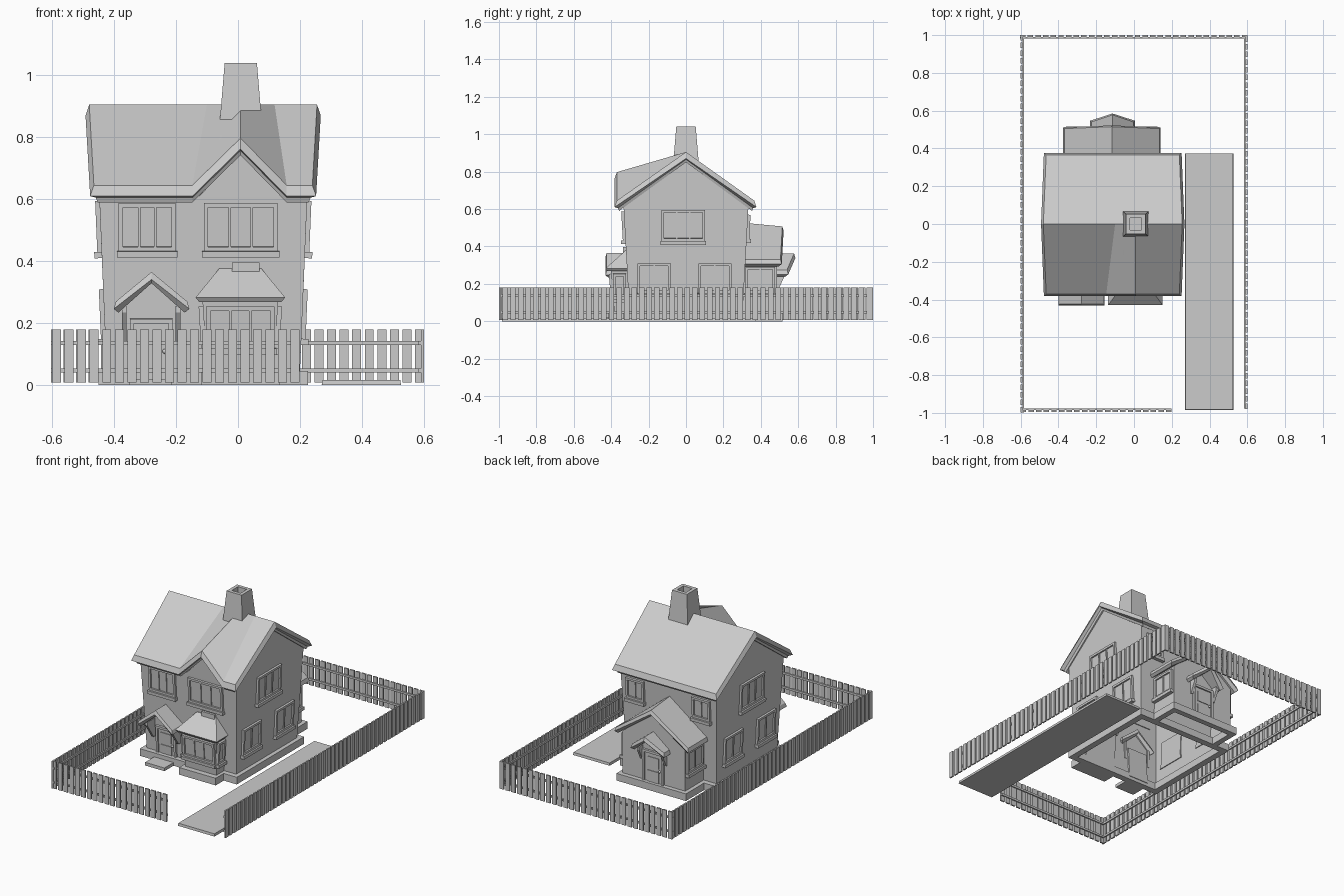
import bpy, bmesh, math
from mathutils import Matrix, Vector

cube = bpy.data.objects.get("Cube")
if cube:
    bpy.data.objects.remove(cube, do_unlink=True)

grey = bpy.data.materials.new("plain grey")
grey.use_nodes = True
grey.diffuse_color = (0.6, 0.6, 0.6, 1)
grey.node_tree.nodes["Principled BSDF"].inputs["Base Color"].default_value = (0.6, 0.6, 0.6, 1)


def make(name, verts, faces, matrix=Matrix()):
    """Mesh object with outward normals and the shared material."""
    bm = bmesh.new()
    vs = [bm.verts.new(matrix @ Vector(v)) for v in verts]
    for f in faces:
        bm.faces.new([vs[i] for i in f])
    bmesh.ops.recalc_face_normals(bm, faces=bm.faces)
    mesh = bpy.data.meshes.new(name)
    bm.to_mesh(mesh)
    bm.free()
    mesh.materials.append(grey)
    obj = bpy.data.objects.new(name, mesh)
    bpy.context.collection.objects.link(obj)
    return obj


def loft(name, rings, bottom=True):
    """Stack of rectangles (x0, x1, y0, y1, z)."""
    verts, faces = [], []
    for x0, x1, y0, y1, z in rings:
        verts += [(x0, y0, z), (x1, y0, z), (x1, y1, z), (x0, y1, z)]
    for k in range(0, len(verts) - 4, 4):
        faces += [(k + i, k + (i + 1) % 4, k + 4 + (i + 1) % 4, k + 4 + i) for i in range(4)]
    n = len(verts)
    faces.append(range(n - 4, n))
    if bottom:
        faces.append((3, 2, 1, 0))
    return make(name, verts, faces)


def boxes(name, items, matrix=Matrix()):
    """Several boxes (x0, x1, y0, y1, z0, z1) in one object."""
    verts, faces = [], []
    for x0, x1, y0, y1, z0, z1 in items:
        k = len(verts)
        verts += [(x, y, z) for z in (z0, z1) for x, y in ((x0, y0), (x1, y0), (x1, y1), (x0, y1))]
        faces += [[k + i for i in f] for f in ((3, 2, 1, 0), (4, 5, 6, 7), (0, 1, 5, 4),
                                               (1, 2, 6, 5), (2, 3, 7, 6), (3, 0, 4, 7))]
    return make(name, verts, faces, matrix)


def roof(name, pts, tops, rim, layers):
    """Roof slab: a top skin, then rim layers (outward, drop), then a soffit."""
    xs, ys = [p[0] for p in pts], [p[1] for p in pts]

    def push(v, vals, d):
        return v - d if v < min(vals) + 0.05 else v + d if v > max(vals) - 0.05 else v
    n, verts = len(pts), []
    for out, drop in [(0, 0)] + layers:
        verts += [(push(x, xs, out), push(y, ys, out), z - drop) for x, y, z in pts]
    faces = [list(f) for f in tops]
    for k in range(len(layers)):
        for a, b in zip(rim, rim[1:] + rim[:1]):
            faces.append([a + k * n, b + k * n, b + k * n + n, a + k * n + n])
    faces += [[i + len(layers) * n for i in reversed(f)] for f in tops]
    return make(name, verts, faces)


def gable_roof(name, x0, x1, y_in, y_out, z_eave, z_peak, peak_out, layers, peak_in=0):
    c = (x0 + x1) / 2
    pts = [(x0, y_in, z_eave), (c, y_in, z_peak + peak_in), (x1, y_in, z_eave),
           (x1, y_out, z_eave), (c, y_out + peak_out, z_peak), (x0, y_out, z_eave)]
    return roof(name, pts, [(0, 1, 4, 5), (1, 2, 3, 4)], [0, 1, 2, 3, 4, 5], layers)


# House walls lean outward as they rise
CX = -0.112
half_x = lambda z: 0.31 + 0.042 * z
half_y = lambda z: 0.30 + 0.055 * z


def on_wall(side, u, z):
    """Frame on a wall: local x across, z up, -y outward."""
    pos, ang, tilt = {
        "front": ((u, -half_y(z), z), 0, 0.055),
        "back": ((u, half_y(z), z), math.pi, 0.055),
        "left": ((CX + half_x(z), u, z), math.pi / 2, 0.042),
        "right": ((CX - half_x(z), u, z), -math.pi / 2, 0.042)}[side]
    return Matrix.Translation(pos) @ Matrix.Rotation(ang, 4, "Z") @ Matrix.Rotation(tilt, 4, "X")


def window(name, m, w, h, panes, b=0.014):
    """Frame, mullions, glass plate and a projecting sill."""
    a, d = w / 2, 0.014
    items = [(-a, a, -0.004, 0.005, 0, h), (-a, -a + b, -d, 0.005, 0, h), (a - b, a, -d, 0.005, 0, h),
             (-a, a, -d, 0.005, h - b, h), (-a, a, -d, 0.005, 0, b),
             (-a - 0.006, a + 0.006, -0.024, 0.005, -0.02, 0)]
    for i in range(1, panes):
        x = -a + b + (w - 2 * b) * i / panes
        items.append((x - 0.004, x + 0.004, -0.01, 0.005, 0, h))
    boxes(name, items, m)


def door(name, m, w, h):
    a = w / 2
    boxes(name, [(-a, a, -0.005, 0.01, 0, h), (-a - 0.014, -a, -0.014, 0.01, 0, h),
                 (a, a + 0.014, -0.014, 0.01, 0, h),
                 (-a - 0.014, a + 0.014, -0.014, 0.01, h, h + 0.015),
                 (-a * 0.65, a * 0.65, -0.009, 0.01, h * 0.55, h * 0.88),
                 (-a * 0.65, a * 0.65, -0.009, 0.01, h * 0.1, h * 0.45)], m)
    bpy.ops.mesh.primitive_uv_sphere_add(segments=12, ring_count=8, radius=0.008,
                                         location=m @ Vector((a * 0.8, -0.012, h * 0.5)))
    knob = bpy.context.object
    knob.name = name + "_knob"
    knob.data.materials.append(grey)
    bpy.ops.object.shade_smooth_by_angle()


def brackets(name, xs, y_wall, reach, z_low, z_high):
    """Wedges carrying a door hood."""
    for i, x in enumerate(xs):
        yz = [(y_wall, z_low), (y_wall, z_high), (y_wall + reach, z_high),
              (y_wall + reach, z_high - 0.02), (y_wall + reach * 0.25, z_low)]
        verts = [(x + s, y, z) for s in (-0.008, 0.008) for y, z in yz]
        faces = [range(5), range(5, 10)] + [(j, (j + 1) % 5, (j + 1) % 5 + 5, j + 5) for j in range(5)]
        make(f"{name}_{i + 1}", verts, faces)


# House body with side gables, open underneath
def ring(z):
    return [(CX + sx * half_x(z), sy * half_y(z), z) for sx, sy in ((-1, -1), (1, -1), (1, 1), (-1, 1))]


peaks = [(CX - half_x(0.86), 0, 0.855), (CX + half_x(0.86), 0, 0.855)]
make("house_walls", ring(0) + ring(0.61) + peaks,
     [(0, 1, 5, 4), (1, 2, 6, 9, 5), (2, 3, 7, 6), (3, 0, 4, 8, 7), (4, 5, 9, 8), (6, 7, 8, 9)])
yf = -half_y(0.61)
make("front_gable_wall", [(-0.13, yf, 0.605), (0.146, yf, 0.605), (0.008, yf - 0.006, 0.748),
                          (-0.13, -0.1, 0.605), (0.146, -0.1, 0.605), (0.008, -0.1, 0.748)],
     [(0, 1, 2), (3, 5, 4), (0, 2, 5, 3), (1, 4, 5, 2)])

# Main roof with the front gable running up to the ridge
roof("main_roof",
     [(-0.465, -0.37, 0.645), (-0.147, -0.37, 0.645), (0.008, -0.37, 0.797), (0.157, -0.37, 0.645),
      (0.24, -0.37, 0.645), (0.255, 0, 0.905), (0.24, 0.365, 0.645), (-0.465, 0.365, 0.645),
      (-0.48, 0, 0.905), (-0.1, 0, 0.905), (0.008, 0, 0.905), (0.118, 0, 0.905)],
     [(0, 1, 9, 8), (1, 2, 10, 9), (2, 3, 11, 10), (3, 4, 5, 11), (8, 9, 10, 11, 5, 6, 7)],
     list(range(9)), [(0.012, 0.035), (-0.006, 0.04), (-0.012, 0.055)])

# Chimney with a sunken flue
loft("chimney", [(0.009 - r, 0.009 + r, -r, r, z) for r, z in
                 ((0.072, 0.8), (0.052, 1.04), (0.031, 1.04), (0.031, 0.99))])

# Rear extension
ex0, ex1, ey = -0.335, 0.1, 0.487
prof = [(ex0, 0), (ex1, 0), (ex1, 0.31), (CX - 0.005, 0.485), (ex0, 0.31)]
make("extension_walls", [(x, y, z) for y in (0.3, ey) for x, z in prof],
     [range(5, 10)] + [(j, (j + 1) % 5, (j + 1) % 5 + 5, j + 5) for j in (1, 2, 3, 4)])
thin = [(0.007, 0.024), (-0.008, 0.036)]
gable_roof("extension_roof", -0.368, 0.134, 0.3, 0.505, 0.33, 0.507, 0.01, thin, 0.02)

# Plinth round the house and extension
boxes("plinth", [(-0.45, 0.226, -0.335, -0.295, 0, 0.045), (-0.45, 0.226, 0.295, 0.335, 0, 0.045),
                 (-0.45, -0.41, -0.295, 0.295, 0, 0.045), (0.186, 0.226, -0.295, 0.295, 0, 0.045),
                 (-0.36, -0.325, 0.335, 0.515, 0, 0.045), (0.09, 0.125, 0.335, 0.515, 0, 0.045),
                 (-0.325, 0.09, 0.48, 0.515, 0, 0.045)])

# Bay window with a hipped roof
loft("bay_plinth", [(-0.12, 0.135, -0.415, -0.3, 0), (-0.12, 0.135, -0.415, -0.3, 0.045)])
loft("bay_walls", [(-0.1, 0.115, -0.38, -0.3, 0.04), (-0.115, 0.13, -0.402, -0.3, 0.28)])
loft("bay_roof", [(-0.125, 0.14, -0.42, -0.3, 0.268), (-0.137, 0.152, -0.43, -0.3, 0.283),
                  (-0.06, 0.075, -0.325, -0.3, 0.377)])
loft("bay_cap", [(-0.02, 0.07, -0.336, -0.3, 0.365), (-0.02, 0.07, -0.336, -0.3, 0.396)])
lean = Matrix.Rotation(0.09, 4, "X")
window("bay_front_window", Matrix.Translation((0.0075, -0.387, 0.12)) @ lean, 0.222, 0.135, 3)
for name, x, s in (("bay_left_window", 0.12, 1), ("bay_right_window", -0.105, -1)):
    window(name, Matrix.Translation((x, -0.355, 0.12)) @ Matrix.Rotation(s * math.pi / 2, 4, "Z")
           @ Matrix.Rotation(0.06, 4, "X"), 0.068, 0.135, 1)

# House windows
window("front_window_right", on_wall("front", -0.293, 0.433), 0.184, 0.155, 3)
window("front_window_left", on_wall("front", 0.009, 0.433), 0.238, 0.155, 3)
for u, tag in ((-0.34, "right"), (0.12, "left")):
    window("back_window_" + tag, on_wall("back", u, 0.44), 0.125, 0.13, 2)
for side in ("left", "right"):
    window(side + "_upper_window", on_wall(side, -0.015, 0.43), 0.232, 0.165, 3)
    for u, tag in ((-0.17, "front"), (0.155, "rear")):
        window(f"{side}_{tag}_window", on_wall(side, u, 0.15), 0.178, 0.16, 2)
for name, x, s in (("extension_left_window", ex1, 1), ("extension_right_window", ex0, -1)):
    window(name, Matrix.Translation((x, 0.397, 0.15)) @ Matrix.Rotation(s * math.pi / 2, 4, "Z"),
           0.16, 0.14, 2)

# Doors, hoods and step
door("front_door", on_wall("front", -0.28, 0.02), 0.11, 0.18)
gable_roof("front_door_hood", -0.394, -0.164, -0.3, -0.424, 0.27, 0.365, 0, thin)
brackets("front_hood_bracket", (-0.367, -0.193), -0.305, -0.085, 0.14, 0.255)
loft("front_step", [(-0.35, -0.215, -0.425, -0.3, 0), (-0.35, -0.215, -0.425, -0.3, 0.02)])
door("back_door", Matrix.Translation((-0.117, ey, 0.025)) @ Matrix.Rotation(math.pi, 4, "Z"), 0.12, 0.2)
gable_roof("back_door_hood", -0.225, -0.003, 0.46, 0.54, 0.275, 0.362, 0.038, thin)
brackets("back_hood_bracket", (-0.2, -0.034), ey - 0.005, 0.045, 0.17, 0.26)

# Driveway
loft("driveway", [(0.27, 0.526, -0.985, 0.374, 0), (0.272, 0.524, -0.983, 0.372, 0.016)])


# Picket fence, rails on the inner side
def fence(name, x, y, turn, count, step=0.0405):
    items = [(i * step, i * step + 0.029, 0, 0.009, 0.008, 0.18) for i in range(count)]
    length = count * step - 0.0115
    items += [(0.004, length, 0.009, 0.017, z, z + 0.013) for z in (0.041, 0.13)]
    boxes(name, items, Matrix.Translation((x, y, 0)) @ Matrix.Rotation(turn * math.pi / 2, 4, "Z"))


fence("front_fence", -0.6, -0.995, 0, 20)
fence("left_fence", 0.6, -0.98, 1, 49)
fence("back_fence", 0.6, 1, 2, 30)
fence("right_fence", -0.6, 1, 3, 50, 0.0402)
